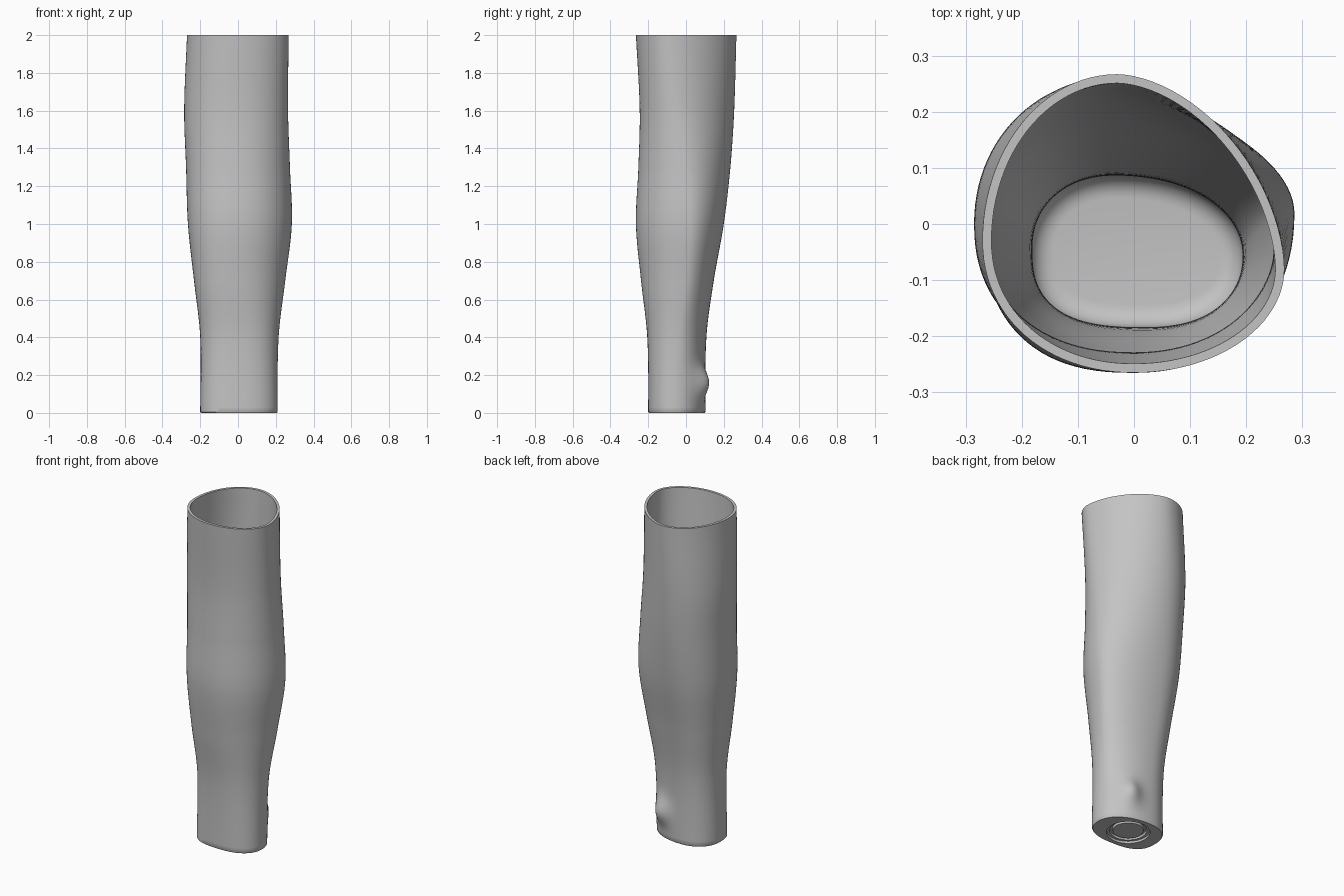
import bpy
import bmesh
from math import cos, sin, pi, exp, radians

cube = bpy.data.objects.get("Cube")
if cube:
    bpy.data.objects.remove(cube, do_unlink=True)

STEPS = 24            # points in each quarter of a ring
WALL = 0.016
FLOOR = 0.06
HUB = (0.0, -0.05)    # centre of the round socket underneath

# Height, then hundredths: right, left, front, back limits,
# y of the right limit, y of the left limit, x of the back limit, x of the front limit
SECTIONS = [
    (0.0, -20, 21, -20, 10.3, -5, -6, -3, 2),
    (0.4, -20, 21.5, -20.5, 10.8, -4, -4, -4, 2),
    (0.7, -23.3, 25, -23.8, 14.7, -3, 0, -5, 0),
    (1.0, -26.5, 28.5, -26.5, 20, -1, 2, -5, 0),
    (1.3, -27.5, 27.5, -25.2, 23.5, 0, 0, -5, 0),
    (1.6, -28.5, 26.5, -24.5, 25.5, 0, -4, -5, 0),
    (2.0, -27, 26.8, -26.5, 26.7, -3, -8, -3, 0),
]
# Roundness of the four quarters, at the wrist and at the opening
ROUND_LOW = (2.1, 2.2, 2.8, 2.3)
ROUND_HIGH = (1.75, 2.0, 2.1, 2.0)


def slope(i, k):
    """Change of one section value with height at a section."""
    a = SECTIONS[max(i - 1, 0)]
    b = SECTIONS[min(i + 1, len(SECTIONS) - 1)]
    return (b[k] - a[k]) / (b[0] - a[0])


def section_at(z):
    """Smoothly interpolated limits of the arm at a height."""
    i = 0
    while i < len(SECTIONS) - 2 and z > SECTIONS[i + 1][0]:
        i += 1
    a, b = SECTIONS[i], SECTIONS[i + 1]
    h = b[0] - a[0]
    t = (z - a[0]) / h
    values = []
    for k in range(1, len(a)):
        m = slope(i, k) if i else 0.0
        n = slope(i + 1, k)
        v = (a[k] * (1 + 2 * t) * (1 - t) ** 2 + m * h * t * (1 - t) ** 2
             + b[k] * t * t * (3 - 2 * t) + n * h * t * t * (t - 1))
        values.append(v / 100)
    return values


def arm_ring(z, inset=0.0, shape_z=None, bump=True):
    """Ring of four rounded quarters that share their tangents."""
    s = z if shape_z is None else shape_z
    right, left, front, back, y_right, y_left, x_back, x_front = section_at(s)
    right, front = right + inset, front + inset
    left, back = left - inset, back - inset
    quarters = [
        (x_back, y_left, left - x_back, back - y_left),
        (x_back, y_right, right - x_back, back - y_right),
        (x_front, y_right, right - x_front, front - y_right),
        (x_front, y_left, left - x_front, front - y_left),
    ]
    points = []
    for q, (cx, cy, rx, ry) in enumerate(quarters):
        mix = s / SECTIONS[-1][0]
        power = 2 / (ROUND_LOW[q] * (1 - mix) + ROUND_HIGH[q] * mix)
        for i in range(STEPS):
            t = i / STEPS * pi / 2
            if q % 2:
                t = pi / 2 - t
            x = cx + rx * max(cos(t), 0) ** power
            y = cy + ry * max(sin(t), 0) ** power
            # wrist bone knob on the back
            if bump and y > -0.02:
                knob = exp(-((x - 0.1) / 0.06) ** 2 - ((s - 0.16) / 0.075) ** 2)
                x += 0.012 * knob
                y += 0.042 * knob
            points.append((x, y, z))
    return points


def round_ring(z, radius):
    count = STEPS * 4
    return [(HUB[0] + radius * cos(2 * pi * i / count),
             HUB[1] + radius * sin(2 * pi * i / count), z) for i in range(count)]


def loft(name, rings, material):
    """Skin a chain of rings and close both ends."""
    bm = bmesh.new()
    loops = [[bm.verts.new(p) for p in ring] for ring in rings]
    for low, high in zip(loops, loops[1:]):
        for i in range(len(low)):
            j = (i + 1) % len(low)
            bm.faces.new((low[i], low[j], high[j], high[i]))
    bm.faces.new(loops[0])
    bm.faces.new(loops[-1])
    bmesh.ops.recalc_face_normals(bm, faces=bm.faces)
    mesh = bpy.data.meshes.new(name)
    bm.to_mesh(mesh)
    bm.free()
    mesh.materials.append(material)
    obj = bpy.data.objects.new(name, mesh)
    bpy.context.collection.objects.link(obj)
    bpy.ops.object.select_all(action='DESELECT')
    obj.select_set(True)
    bpy.context.view_layer.objects.active = obj
    bpy.ops.object.shade_smooth_by_angle(angle=radians(35))
    return obj


grey = bpy.data.materials.new("plain_grey")
grey.use_nodes = True
colour = (0.55, 0.55, 0.55, 1)
grey.diffuse_color = colour
grey.node_tree.nodes["Principled BSDF"].inputs["Base Color"].default_value = colour

# Stepped round socket under the wrist
rings = [round_ring(0.012, 0.085), round_ring(0.025, 0.088), round_ring(0.025, 0.1),
         round_ring(0.012, 0.103), round_ring(0.012, 0.118), round_ring(0, 0.12)]

# Outer skin, with a small bevel at the bottom edge
rings.append(arm_ring(0, 0.004))
heights = [0.006 + (2 - 0.006) * i / 80 for i in range(81)]
rings += [arm_ring(z) for z in heights]

# Inner skin down to the rounded floor
inner = [z for z in reversed(heights) if z > FLOOR + 0.04]
rings += [arm_ring(z, WALL, bump=False) for z in inner]
for i in range(7):
    t = i / 6 * pi / 2
    rings.append(arm_ring(FLOOR + 0.04 * (1 - sin(t)), WALL + 0.04 * (1 - cos(t)),
                          shape_z=FLOOR, bump=False))

loft("forearm_shell", rings, grey)
